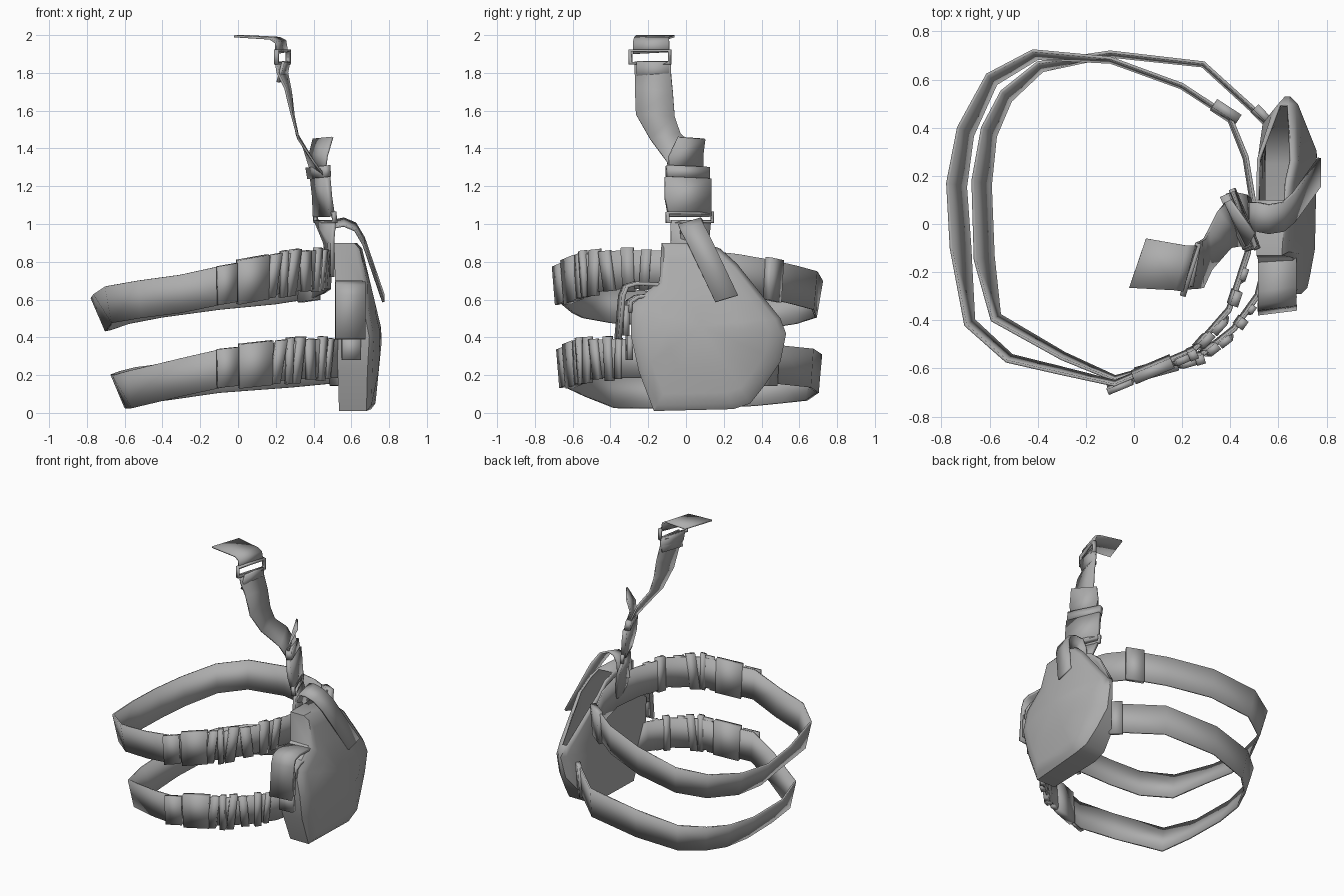
import bpy, bmesh, math
from mathutils import Vector as V

if "Cube" in bpy.data.objects:
    bpy.data.objects.remove(bpy.data.objects["Cube"])

grey = bpy.data.materials.new("webbing grey")
grey.use_nodes = True
grey.diffuse_color = (0.42, 0.42, 0.42, 1)
grey.node_tree.nodes["Principled BSDF"].inputs["Base Color"].default_value = (0.42, 0.42, 0.42, 1)


def finish(name, bm, thick=0, offset=0, angle=40):
    """Turn a bmesh into a shaded object, optionally thickened."""
    bmesh.ops.recalc_face_normals(bm, faces=bm.faces)
    me = bpy.data.meshes.new(name)
    bm.to_mesh(me)
    bm.free()
    ob = bpy.data.objects.new(name, me)
    bpy.context.collection.objects.link(ob)
    me.materials.append(grey)
    if thick:
        m = ob.modifiers.new("thickness", "SOLIDIFY")
        m.thickness, m.offset = thick, offset
    bpy.ops.object.select_all(action="DESELECT")
    ob.select_set(True)
    bpy.context.view_layer.objects.active = ob
    bpy.ops.object.shade_smooth_by_angle(angle=math.radians(angle))
    return ob


def ribbon(name, pairs, thick=0.012, closed=False):
    """Flat strip through pairs of edge points."""
    bm = bmesh.new()
    rows = [(bm.verts.new(a), bm.verts.new(b)) for a, b in pairs]
    for i in range(len(rows) if closed else len(rows) - 1):
        (a, b), (c, d) = rows[i], rows[(i + 1) % len(rows)]
        bm.faces.new((a, c, d, b))
    return finish(name, bm, thick)


def band(path, width):
    """Edge pairs of a leg strap: lower edge tucked in toward the leg at its far side."""
    out = []
    for x, y, z in path:
        d = V((x, y, 0)).normalized()
        far = max(0, -d.x) ** 1.5 * (1 if y > -0.2 else 0.5)
        out.append((V((x, y, z)), V((x, y, z - width + 0.03 * far)) - d * (0.015 + 0.065 * far)))
    return out


def sleeve(name, pairs, seg, f0, f1, grow, thick, out=0.008, skew=0.0):
    """Buckle or keeper wrapped around part of one strap segment; skew leans it."""
    (a, b), (c, d) = pairs[seg], pairs[seg + 1]
    res = []
    for f in (f0, f1):
        p, q = a.lerp(c, f + skew), b.lerp(d, f - skew)
        e = (p - q).normalized() * grow
        o = V((p.x, p.y, 0)).normalized() * out
        res.append((p + e + o, q - e + o))
    return ribbon(name, res, thick)


def frame(name, centre, u, v, hu, hv, bar, thick):
    """Rectangular ring buckle in the plane of u and v."""
    c, u, v = V(centre), V(u).normalized(), V(v).normalized()
    bm = bmesh.new()
    corners = [(-1, -1), (1, -1), (1, 1), (-1, 1)]
    o = [bm.verts.new(c + u * s * hu + v * t * hv) for s, t in corners]
    i = [bm.verts.new(c + u * s * (hu - bar) + v * t * (hv - bar)) for s, t in corners]
    for k in range(4):
        n = (k + 1) % 4
        bm.faces.new((o[k], o[n], i[n], i[k]))
    return finish(name, bm, thick)


# Leg straps
upper = band([(0.50, 0.10, 0.86), (0.47, 0.28, 0.84), (0.40, 0.45, 0.81), (0.20, 0.58, 0.78),
              (-0.10, 0.69, 0.75), (-0.42, 0.72, 0.70), (-0.61, 0.62, 0.66), (-0.73, 0.40, 0.62),
              (-0.775, 0.17, 0.61), (-0.76, -0.10, 0.63), (-0.70, -0.42, 0.67), (-0.53, -0.57, 0.70),
              (-0.31, -0.62, 0.73), (-0.08, -0.67, 0.78), (0.25, -0.53, 0.84), (0.40, -0.36, 0.86),
              (0.48, -0.12, 0.86)], 0.205)
lower = band([(0.58, 0.40, 0.36), (0.50, 0.48, 0.36), (0.29, 0.67, 0.34), (-0.10, 0.715, 0.31),
              (-0.40, 0.67, 0.26), (-0.55, 0.55, 0.24), (-0.63, 0.40, 0.22), (-0.67, 0.18, 0.205),
              (-0.66, -0.15, 0.20), (-0.59, -0.40, 0.22), (-0.30, -0.56, 0.29), (-0.08, -0.65, 0.34),
              (0.28, -0.55, 0.38), (0.42, -0.44, 0.39), (0.52, -0.30, 0.39), (0.56, -0.14, 0.39)], 0.205)
ribbon("upper_strap", upper, closed=True)
ribbon("lower_strap", lower)

# Buckles and keepers along the front of both straps
for tag, pairs, s in (("upper", upper, 13), ("lower", lower, 11)):
    sleeve(tag + "_buckle_tongue", pairs, s, -0.08, 0.22, 0.0, 0.025, 0.018)
    sleeve(tag + "_buckle", pairs, s, 0.24, 0.72, 0.015, 0.045)
    sleeve(tag + "_buckle_end", pairs, s, 0.72, 0.88, 0.012, 0.03, 0.014, 0.04)
    sleeve(tag + "_fold", pairs, s, 0.92, 1.02, 0.02, 0.04, 0.012)
    sleeve(tag + "_keeper_a", pairs, s + 1, 0.12, 0.40, 0.02, 0.035, 0.008, 0.06)
    sleeve(tag + "_keeper_b", pairs, s + 1, 0.55, 0.85, 0.005, 0.03, 0.014, -0.05)
    sleeve(tag + "_keeper_c", pairs, s + 2, 0.10, 0.35, 0.015, 0.035)
    sleeve(tag + "_keeper_d", pairs, s + 2, 0.50, 0.70, 0.005, 0.025, 0.008, 0.04)
sleeve("upper_rear_keeper", upper, 2, -0.15, 0.35, 0.01, 0.04)
sleeve("lower_rear_keeper", lower, 0, 0.2, 1.0, 0.012, 0.03)

# Holster shell: outer and inner walls joined by a rim, open along the rear slope
outline = [(0.27, 0.79), (0.50, 0.50), (0.53, 0.42), (0.50, 0.27), (0.42, 0.15), (0.34, 0.05),
           (0.25, 0.02), (-0.17, 0.01), (-0.25, 0.22), (-0.29, 0.40), (-0.29, 0.57),
           (-0.14, 0.70), (-0.13, 0.90), (0.10, 0.90), (0.18, 0.87)]
OPEN = {0, 13, 14}


def outer_x(y, z):
    x = 0.765 - 0.24 * max(0, z - 0.42) - 0.1 * max(0, 0.42 - z)
    return x - 0.42 * max(0, y - 0.3) - 0.2 * max(0, -0.05 - y)


def inner_x(y, z):
    return 0.535 - 0.03 * z + 0.12 * max(0, y - 0.3) + 0.7 * max(0, y - 0.42)


bm = bmesh.new()
rims = []
for fx, roll in ((outer_x, 0.02), (inner_x, 0)):
    rings = []
    for k in (1.0, 0.93, 0.8, 0.5):
        ring = []
        for y, z in outline:
            y, z = 0.08 + (y - 0.08) * k, 0.46 + (z - 0.46) * k
            ring.append(bm.verts.new((fx(y, z) - (roll if k == 1 else 0), y, z)))
        rings.append(ring)
    mid = bm.verts.new((fx(0.08, 0.46), 0.08, 0.46))
    n = len(outline)
    for i in range(n):
        j = (i + 1) % n
        for r, s in zip(rings, rings[1:]):
            bm.faces.new((r[i], r[j], s[j], s[i]))
        bm.faces.new((rings[-1][i], rings[-1][j], mid))
    rims.append(rings[0])
for i in range(n):
    if i not in OPEN:
        j = (i + 1) % n
        bm.faces.new((rims[0][i], rims[0][j], rims[1][j], rims[1][i]))
finish("holster_shell", bm, 0.014, -1)

# Retention strap arching over the holster
arch = [(0.475, 0.03, 0.84), (0.485, 0.03, 0.95), (0.51, 0.03, 1.0), (0.56, 0.02, 1.01),
        (0.62, 0.03, 0.985), (0.665, 0.07, 0.91), (0.77, 0.215, 0.605)]
ribbon("retention_strap", [(V(p) + V((0, -0.06, -0.018)), V(p) + V((0, 0.06, 0.018)))
                           for p in arch], 0.014)

# Front clip: folded strip with a slot at its top, on a small base
fold = [(-0.37, 0.39), (-0.35, 0.62), (-0.33, 0.67), (-0.28, 0.685), (-0.17, 0.68),
        (-0.14, 0.655), (-0.16, 0.625), (-0.27, 0.615), (-0.31, 0.59), (-0.315, 0.53)]
ribbon("front_clip", [(V((0.515, y, z)), V((0.675, y + 0.02, z))) for y, z in fold], 0.02)
ribbon("clip_base", [(V((0.53, -0.335, z)), V((0.67, -0.315, z))) for z in (0.41, 0.57)], 0.03)
ribbon("clip_tab", [(V((0.55, -0.305, z)), V((0.65, -0.295, z))) for z in (0.28, 0.41)], 0.03)

# Hanger strap up to the belt: lower part, twisted upper part, belt loop
ribbon("hanger_lower", [(V((0.50, -0.08, 0.72)), V((0.485, 0.10, 0.72))),
                        (V((0.50, -0.08, 0.90)), V((0.46, 0.12, 0.90))),
                        (V((0.51, -0.08, 1.02)), V((0.41, 0.13, 1.02)))], 0.02)
ribbon("hanger_middle", [(V((0.50, -0.09, 1.04)), V((0.41, 0.13, 1.04))),
                         (V((0.485, -0.11, 1.14)), V((0.405, 0.13, 1.15))),
                         (V((0.475, -0.11, 1.25)), V((0.395, 0.13, 1.24)))], 0.03)
frame("hanger_lower_ring", (0.46, 0.02, 1.035), (-0.42, 1, 0), (-0.1, 0, 1), 0.135, 0.03, 0.012, 0.025)
ribbon("hanger_slider", [(V((0.475, -0.10, 1.25)), V((0.385, 0.12, 1.24))),
                         (V((0.47, -0.10, 1.31)), V((0.375, 0.12, 1.30)))], 0.04)
ribbon("hanger_loose_end", [(V((0.46, -0.09, 1.28)), V((0.40, 0.09, 1.29))),
                            (V((0.47, -0.09, 1.36)), V((0.38, 0.09, 1.37))),
                            (V((0.50, -0.04, 1.46)), V((0.40, 0.10, 1.45)))])
ribbon("hanger_upper", [(V((0.46, -0.09, 1.25)), V((0.39, 0.10, 1.27))),
                        (V((0.40, -0.10, 1.33)), V((0.35, 0.05, 1.40))),
                        (V((0.32, -0.19, 1.45)), V((0.31, -0.03, 1.48))),
                        (V((0.285, -0.265, 1.58)), V((0.295, -0.06, 1.57))),
                        (V((0.25, -0.27, 1.72)), V((0.28, -0.07, 1.70))),
                        (V((0.21, -0.27, 1.80)), V((0.26, -0.08, 1.80))),
                        (V((0.20, -0.27, 1.86)), V((0.26, -0.08, 1.86)))])
ribbon("hanger_fold", [(V((0.21, -0.26, 1.75)), V((0.25, -0.09, 1.76))),
                       (V((0.24, -0.26, 1.86)), V((0.27, -0.09, 1.86)))], 0.015)
frame("belt_ring", (0.235, -0.19, 1.885), (0.3, 1, 0), (0, 0, 1), 0.115, 0.04, 0.013, 0.025)
ribbon("belt_loop", [(V((0.20, -0.28, 1.90)), V((0.26, -0.09, 1.91))),
                     (V((0.20, -0.28, 1.96)), V((0.25, -0.09, 1.97))),
                     (V((0.17, -0.275, 1.982)), V((0.22, -0.09, 1.985))),
                     (V((-0.02, -0.265, 1.994)), V((0.05, -0.06, 1.994)))])
